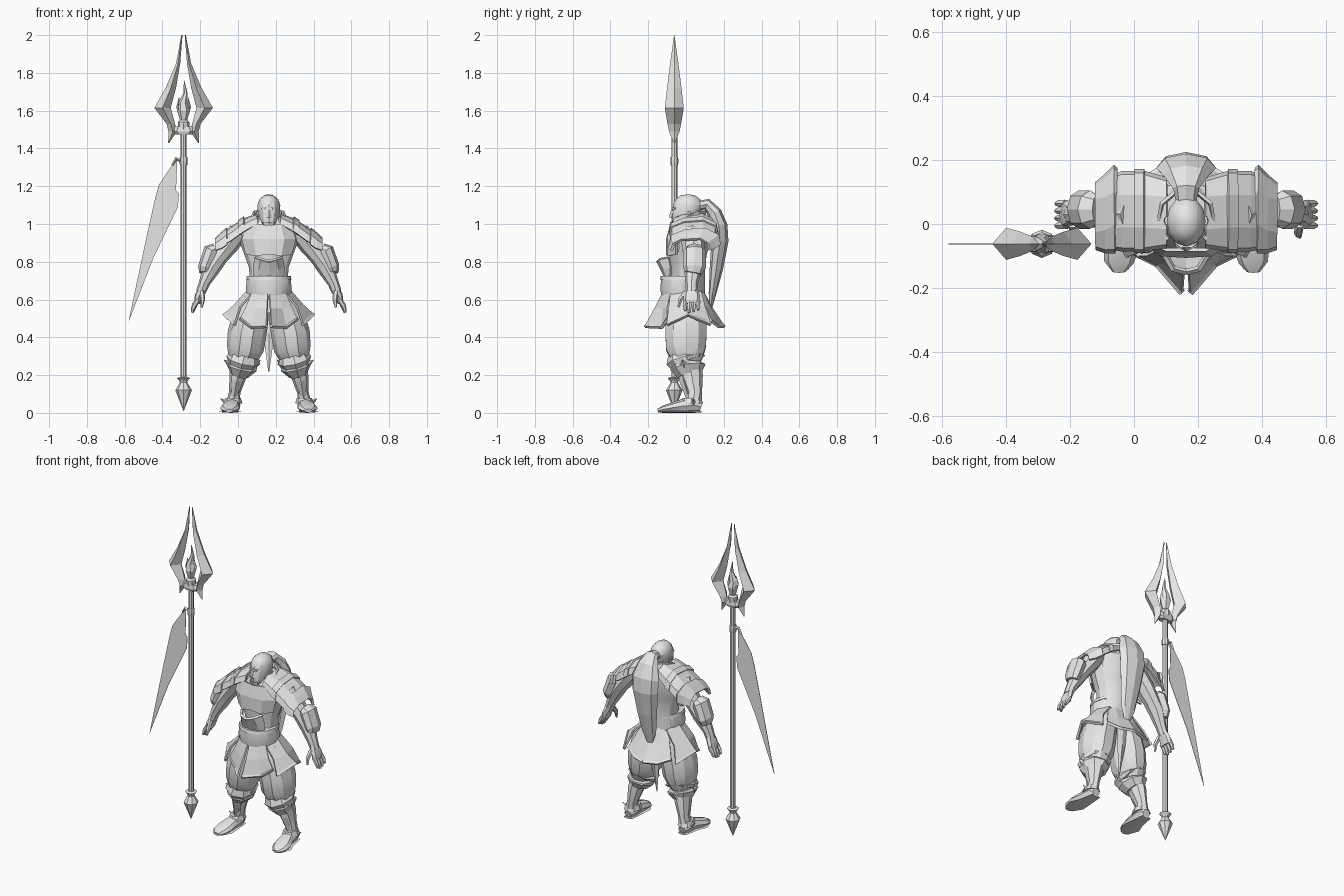
import bpy
import bmesh
import math
from mathutils import Vector

cube = bpy.data.objects.get("Cube")
if cube:
    bpy.data.objects.remove(cube)

UNIT = 0.01                                   # all part sizes are given in hundredths
BODY = Vector((0.163, 0, 0))                  # centre line of the warrior
SPEAR = Vector((-0.288, -0.062, 0))           # centre line of the spear

grey = bpy.data.materials.new("plain_grey")
grey.use_nodes = True
grey.diffuse_color = (0.8, 0.8, 0.8, 1)
grey.node_tree.nodes["Principled BSDF"].inputs["Base Color"].default_value = (0.8, 0.8, 0.8, 1)


def add_mesh(name, verts, faces, origin, mirror=False, thick=0, smooth=False):
    """Make an object, optionally mirrored across its origin and thickened."""
    bm = bmesh.new()
    points = [bm.verts.new((v[0] * UNIT, v[1] * UNIT, max(v[2] * UNIT, 0))) for v in verts]
    for face in faces:
        bm.faces.new([points[i] for i in face])
    bmesh.ops.recalc_face_normals(bm, faces=bm.faces)
    mesh = bpy.data.meshes.new(name)
    bm.to_mesh(mesh)
    bm.free()
    mesh.materials.append(grey)
    obj = bpy.data.objects.new(name, mesh)
    obj.location = origin
    bpy.context.collection.objects.link(obj)
    if mirror:
        obj.modifiers.new("Mirror", 'MIRROR')
    if thick:
        solid = obj.modifiers.new("Solidify", 'SOLIDIFY')
        solid.thickness = thick * UNIT
        solid.offset = 0
    if smooth:
        bpy.ops.object.select_all(action='DESELECT')
        obj.select_set(True)
        bpy.context.view_layer.objects.active = obj
        bpy.ops.object.shade_smooth_by_angle(angle=math.radians(30))


def loft(name, rings, sides=10, mirror=False, origin=BODY, across='Y', level=False, smooth=True):
    """Skin elliptical rings (x, y, z, half width, half depth) along their path."""
    centres = [Vector(r[:3]) for r in rings]
    verts, faces = [], []
    for i, ring in enumerate(rings):
        tangent = centres[min(i + 1, len(rings) - 1)] - centres[max(i - 1, 0)]
        if level:
            tangent = Vector((0, 0, 1))
        if across == 'Y':
            u = Vector((0, 1, 0)).cross(tangent).normalized()
            v = tangent.cross(u).normalized()
        else:
            v = tangent.cross(Vector((1, 0, 0))).normalized()
            u = v.cross(tangent).normalized()
        for k in range(sides):
            a = math.tau * k / sides
            verts.append(centres[i] + u * ring[3] * math.cos(a) + v * ring[4] * math.sin(a))
    for i in range(len(rings) - 1):
        for k in range(sides):
            n = (k + 1) % sides
            faces.append((i * sides + k, i * sides + n, (i + 1) * sides + n, (i + 1) * sides + k))
    faces.append(range(sides))
    faces.append(range(len(verts) - sides, len(verts)))
    add_mesh(name, verts, faces, origin, mirror, smooth=smooth)


def sheet(name, rows, thick, mirror=False, origin=BODY):
    """Skin a grid of points into a plate or cloth panel."""
    w = len(rows[0])
    faces = [(r * w + c, r * w + c + 1, (r + 1) * w + c + 1, (r + 1) * w + c)
             for r in range(len(rows) - 1) for c in range(w - 1)]
    add_mesh(name, [p for row in rows for p in row], faces, origin, mirror, thick)


def rim(name, path, size):
    """Raised square border that follows an edge on both sides of the body."""
    across = 'X' if abs(path[0][1] - path[-1][1]) > abs(path[0][0] - path[-1][0]) else 'Y'
    loft(name, [(*p, size, size) for p in path], 4, True, across=across, smooth=False)


# Torso, neck and head
loft("torso", [(0, 1, 53, 12, 9), (0, 1, 62, 11, 9), (0, 1, 70, 10, 9), (0, 1, 77, 10.5, 9),
               (0, 1, 84, 13, 10), (0, 2, 92, 16, 11), (0, 3, 99, 14, 10), (0, 3, 104, 8, 7)],
     12, level=True)
loft("neck", [(0, 2, 98, 6, 6), (0, 2, 107, 5, 6)], 10)
loft("head", [(0, -5, 98, 2, 2), (0, -3, 100, 4, 4.5), (0, -1, 103, 5.2, 6.5), (0, 0, 106, 5.8, 7.4),
              (0, 1, 110, 6.1, 7.8), (0, 1, 113, 5, 6.5), (0, 1, 115, 2.8, 4), (0, 1, 115.6, 1, 1)],
     12, level=True)
loft("nose", [(0, -7.6, 103.5, 1.5, 1.5), (0, -7, 107.5, .7, .8)], 4, level=True, smooth=False)
loft("brow", [(0, -6, 107.6, 4, 1.6), (0, -6, 108.8, 3.6, 1.6)], 6, level=True, smooth=False)
loft("ear", [(5.5, 1, 103, .7, 1), (6, 1, 105, 1, 1.6), (6, 1, 107, .8, 1.5)], 6, True)
loft("jaw_beard", [(0, -5, 97, 1, 1), (0, -5, 99, 3, 3), (0, -4, 101, 4.4, 4.5)], 8, level=True)

# Ridged tail of hair and hanging sash
loft("hair_tail", [(0, 6, 109.5, 3, 2.5), (0, 11, 110.5, 4, 3), (0, 15, 106, 7, 3.8),
                   (0, 17.5, 99, 9.3, 4.5), (0, 18, 91, 9, 4.5), (0, 16, 76, 7, 3.5),
                   (0, 14, 63, 5, 2), (0, 13, 54, 1.2, .4)],
     8, across='X', smooth=False)
loft("rear_sash", [(0, 9, 60, 4, 1), (0, 8, 42, 3, 1), (0, 6, 22, .3, .3)], 4, smooth=False)

# Open collar around the neck
arc = [math.radians(a) for a in range(-50, 231, 40)]
sheet("collar", [[(r * math.cos(a), 2 + r * math.sin(a), z - 3 * (math.sin(a) < 0)) for a in arc]
                 for r, z in ((10, 101), (8.5, 105), (9, 107))], 1)

# Chest and belly plates
sheet("chest_plate", [[(0, -8, 99), (6, -8, 100), (12, -5, 98)],
                      [(0, -10, 92), (8, -9.5, 92), (14, -5, 92)],
                      [(0, -10, 84), (6.5, -9.5, 83), (12, -5, 84)]], 1.2, True)
sheet("belly_plate", [[(0, -15, 80), (4, -14, 81), (7, -9, 82)],
                      [(0, -13, 76), (5, -11.5, 76), (8, -8, 77)],
                      [(0, -11, 72), (5, -10, 72), (8, -8, 73)]], 1.2, True)
rim("belly_rim", [(0, -15, 80), (4, -14, 81), (7, -9, 82)], 1)
loft("belt", [(0, -2, 60, 11, 10.5), (0, -2, 65, 12.2, 11.6), (0, -2, 71, 11.6, 11.2)], 12, level=True)
loft("belt_edge", [(0, -2, 70.5, 12, 11.8), (0, -2, 72.5, 11.6, 11.4)], 12, level=True)

# Skirt of flared panels with raised hems, meeting in a prow at the front
panels = {
    "front_skirt": [[(0.3, -12, 64), (5, -11, 64), (9, -8, 63)],
                    [(0.8, -16.5, 55), (7, -12, 55), (12, -9.5, 56)],
                    [(1.2, -21.5, 46), (9, -12.5, 45.5), (15, -9.5, 50)]],
    "side_skirt": [[(8, -8, 64), (11, 0, 65), (8, 8, 64)],
                   [(15, -9, 56), (18, 0, 57), (15, 10, 56)],
                   [(18, -10, 47), (23.5, 1, 52), (18, 13, 47)]],
    "back_skirt": [[(0, 9, 64), (5, 9, 64), (9, 7, 63)],
                   [(0, 14, 55), (7, 13, 55), (12, 10, 56)],
                   [(0, 20, 46), (8, 17, 46), (15, 13, 49)]],
}
for name, rows in panels.items():
    sheet(name, rows, 1, True)
    rim(name + "_hem", rows[-1], 1.1)


# Layered shoulder guards: each station is (x, crest height, edge height, front, back)
def guard(name, stations, thick):
    rows = []
    for x, top, low, front, back in stations:
        mid, drop = (front + back) / 2, (top - low)
        rows.append([(x, front, low), (x, front + 1, low + drop * .55), (x, mid - 5, top - drop * .1),
                     (x, mid + 5, top), (x, back - 1, low + drop * .6), (x, back, low)])
    sheet(name, rows, thick, True)


guard("shoulder_guard", [(6, 105, 100, -7, 14), (13, 102.5, 96, -8, 16), (20, 98, 91, -8, 16),
                         (27, 92.5, 87, -7, 13)], 1.2)
guard("shoulder_rim", [(22, 97.5, 89, -8.5, 18), (25, 95, 87, -8.5, 15), (28, 92, 86, -7.5, 12.5)], 1.5)
guard("shoulder_ridge", [(13, 103.5, 96, -8.5, 16.5), (16, 101.5, 94, -8.5, 16.5)], 1.3)

# Arms, forearm guards and hands
loft("arm", [(16, 3, 96, 5.5, 6.5), (21, 4, 89, 5.2, 6.2), (26, 4, 82.5, 4.4, 5.3), (30, 4, 77, 4.6, 5),
             (34, 3, 69, 3, 3.4), (36, 3, 64, 2.6, 3)], 8, True)
loft("forearm_guard", [(28, 4.5, 87, 3, 4.5), (30, 4.5, 86, 4.5, 6), (33.5, 4.5, 77, 4, 6),
                       (34, 4, 74, 3, 4.5)], 8, True, smooth=False)
loft("palm", [(35, 3, 66, 2.2, 3), (37, 3, 62, 2.2, 4.4), (38, 3, 58, 1.6, 4.6)], 8, True)
for i, length in enumerate((4.5, 5.5, 5, 4)):
    y = -.5 + i * 2.3
    loft(f"finger_{i}", [(37.5, y, 60, 1.3, 1.3), (39.5, y, 59 - length / 2, 1.3, 1.2),
                         (40.5, y, 58.5 - length, .8, .7)], 6, True)
loft("thumb", [(35.5, 0, 64, 1.5, 1.5), (35, -3, 60, 1.3, 1.3), (35.5, -4, 56, .6, .6)], 6, True)

# Baggy trousers, knee wraps and shins
loft("trouser_leg", [(7, 0, 60, 7, 9), (9.5, 0, 51, 9.5, 11), (11.5, 0, 42, 10.3, 11.5),
                     (12.5, 0, 34, 9.8, 11), (14, 1, 28, 7.5, 8.5), (15, 2, 25, 5, 6)], 10, True)
loft("knee_wrap", [(13, 0, 30, 8, 9.5), (13.5, 0, 28, 9.2, 10.6), (14, 1, 26, 8, 9)], 8, True, smooth=False)
loft("lower_wrap", [(14, 1, 26, 8, 9), (14.5, 1, 24, 8.2, 9.4), (15.5, 2, 20, 5, 6.5)], 8, True, smooth=False)
for side in (-1, 1):
    loft("wrap_point_" + ("inner" if side < 0 else "outer"),
         [(14 + 6 * side, -1, 25, 1.8, 3), (14 + 9.5 * side, -2, 28, .3, .3)], 4, True, smooth=False)
loft("shin", [(15, 2, 26, 5, 6), (16.5, 3, 19, 4.5, 6), (18, 4.5, 11, 3, 4), (19, 4, 5, 3.6, 4.4)], 8, True)
loft("shin_guard", [(15, -3, 25, 3, 2), (17, -1.5, 17, 2.4, 2), (18.5, 1.5, 8, 1.6, 1.5)], 4, True, smooth=False)

# Feet with ankle bands
loft("foot", [(19, 8, 3, 2.5, 2.5), (19, 5, 4, 4, 4), (19.5, -2, 3.6, 4.2, 3.6), (20.5, -8, 2.6, 5.4, 2.6),
              (21, -12, 1.9, 4.6, 1.9), (21, -15, 1.1, 2, 1)], 8, True, across='X')
loft("sole", [(19, 8, .6, 3, .6), (19.5, -2, .6, 4.4, .6), (20.5, -8, .6, 5.8, .6), (21, -14, .6, 3, .6)],
     6, True, across='X')
loft("ankle_band", [(18.8, 3, 8, 4, 5), (19, 3, 5, 5, 6)], 8, True, level=True, smooth=False)
loft("ankle_spike", [(22, 4, 5, 1.5, 1.5), (25.5, 4, 7.5, .2, .2)], 4, True, smooth=False)

# Spear shaft, collars and butt
shaft_parts = {
    "spear_shaft": [(17, 1.6), (150, 1.6)],
    "spear_butt": [(1, .1), (12, 4.4), (16, 2), (17, 2.2), (18.5, 3.6), (19, 1.5)],
    "flag_collar": [(131, 1.9), (132, 2.1), (134.5, 2.1), (135.5, 1.9)],
    "head_collar": [(148, 2), (152, 3), (154, 3), (155, 2)],
}
for name, profile in shaft_parts.items():
    loft(name, [(0, 0, z, r, r) for z, r in profile], 8, origin=SPEAR)

# Twin blades: each station is (height, inner edge, outer edge, half depth)
blade = [(200, .6, 1.2, .1), (185, 1.8, 4, 2.2), (172, 4, 9.5, 3.8), (161.5, 6.8, 15.5, 5),
         (153, 4.5, 9, 3.6), (149, 3.5, 8, 2.8), (143, 7.6, 8.2, .4)]
loft("spear_blade", [((a + b) / 2, 0, z, (b - a) / 2, d) for z, a, b, d in blade], 4, True,
     SPEAR, level=True, smooth=False)
loft("blade_bridge", [(0, 0, 147.5, 5, 2.4), (0, 0, 149, 7, 3), (0, 0, 151.5, 6, 2.6)], 6,
     origin=SPEAR, level=True, smooth=False)

# Flame between the blades
loft("flame", [(0, 0, 154, 1.6, 1.6), (0, 0, 160, 3.4, 3.4), (-.4, 0, 164, 2.4, 2.4), (1, 0, 169, 1.2, 1.2),
               (.3, 0, 176, .1, .1)], 6, origin=SPEAR, smooth=False)
loft("flame_petal", [(2, 0, 158, .8, 1.5), (3, 0, 162, .9, 1.5), (2.4, 0, 167, .1, .1)], 4, True,
     SPEAR, smooth=False)

# Cloth flag and its bracket
sheet("flag", [[(-3.5, 0, 135), (-3.5, 0, 131)], [(-13, 0, 121), (-4, 0, 118)],
               [(-15, 0, 114), (-2.5, 0, 116)], [(-19, 0, 96), (-3, 0, 109)],
               [(-25, 0, 68), (-16, 0, 82)], [(-29.2, 0, 48), (-29, 0, 48.5)]], .3, origin=SPEAR)
loft("flag_bracket", [(0, 0, 133, 1, 1), (-4, 0, 134.5, 1, 1), (-6, 0, 131, .6, .6)], 4,
     origin=SPEAR, smooth=False)
